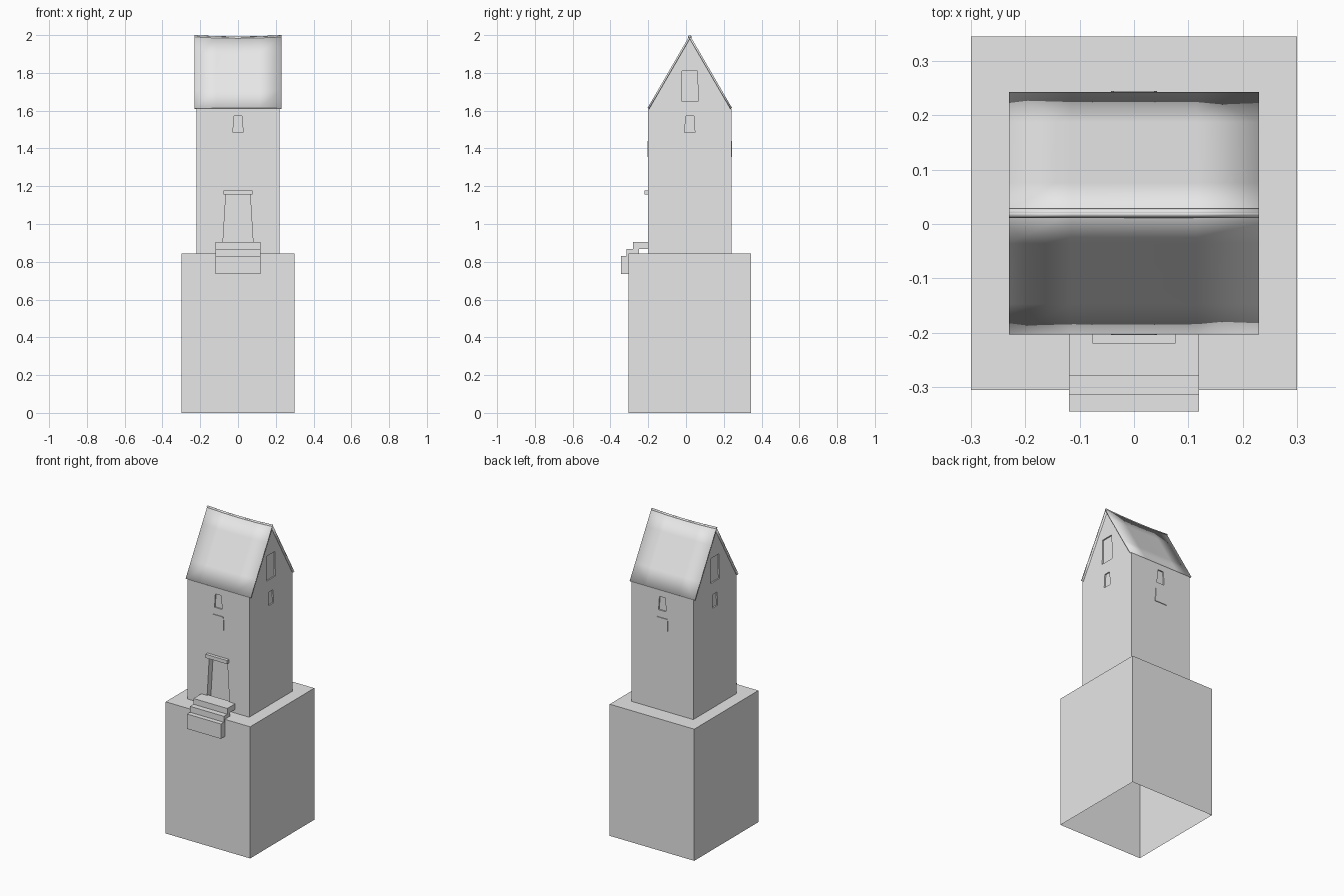
import bpy, bmesh, math
from mathutils import Matrix, Vector

cube = bpy.data.objects.get("Cube")
if cube:
    bpy.data.objects.remove(cube, do_unlink=True)

stone = bpy.data.materials.new("pale_grey")
stone.use_nodes = True
stone.diffuse_color = (0.8, 0.8, 0.8, 1)
stone.node_tree.nodes["Principled BSDF"].inputs["Base Color"].default_value = (0.8, 0.8, 0.8, 1)

MID_Y = 0.02            # centre line of the tower
FRONT, BACK, SIDE = -0.2, 0.24, 0.22


def add_object(name, bm):
    bmesh.ops.recalc_face_normals(bm, faces=bm.faces)
    mesh = bpy.data.meshes.new(name)
    bm.to_mesh(mesh)
    bm.free()
    mesh.materials.append(stone)
    obj = bpy.data.objects.new(name, mesh)
    bpy.context.collection.objects.link(obj)
    return obj


def prism(name, outline, direction, transform=Matrix()):
    """Extrude a closed outline along a direction."""
    bm = bmesh.new()
    face = bm.faces.new([bm.verts.new(p) for p in outline])
    new = bmesh.ops.extrude_face_region(bm, geom=[face], use_keep_orig=True)["geom"]
    bmesh.ops.translate(bm, vec=direction,
                        verts=[v for v in new if isinstance(v, bmesh.types.BMVert)])
    bm.transform(transform)
    return add_object(name, bm)


def box(name, x, y0, y1, z0, z1):
    outline = [(-x, y0, z0), (x, y0, z0), (x, y0, z1), (-x, y0, z1)]
    return prism(name, outline, Vector((0, y1 - y0, 0)))


def tapered_panel(name, wide, narrow, z0, z1, inner, outer, turn=0, shift=0):
    """Trapezoid panel on a wall; inner and outer are distances from the tower axis."""
    outline = [(shift - wide, -outer, z0), (shift + wide, -outer, z0),
               (shift + narrow, -outer, z1), (shift - narrow, -outer, z1)]
    place = Matrix.Translation((0, MID_Y, 0)) @ Matrix.Rotation(turn, 4, "Z")
    return prism(name, outline, Vector((0, outer - inner, 0)), place)


# Plinth, open underneath
plinth = box("plinth", 0.3, -0.305, 0.345, 0, 0.845)
bm = bmesh.new()
bm.from_mesh(plinth.data)
bm.faces.ensure_lookup_table()
floor = [f for f in bm.faces if f.calc_center_median().z < 0.01]
bmesh.ops.delete(bm, geom=floor, context="FACES_ONLY")
bm.to_mesh(plinth.data)
bm.free()

# Tower walls with gables on the sides
gable = [(-SIDE, FRONT, 0.845), (-SIDE, BACK, 0.845), (-SIDE, BACK, 1.61),
         (-SIDE, MID_Y, 1.985), (-SIDE, FRONT, 1.61)]
tower = prism("tower", gable, Vector((2 * SIDE, 0, 0)))

# Door and window recesses
cutters = [tapered_panel("door_cutter", 0.082, 0.064, 0.86, 1.16, 0.18, 0.25)]
for turn in (0, 0.5, 1, 1.5):
    cutters.append(tapered_panel("window_cutter", 0.027, 0.021, 1.485, 1.572,
                                 0.212, 0.25, turn * math.pi))
for turn in (0.5, 1.5):
    cutters.append(tapered_panel("gable_window_cutter", 0.045, 0.04, 1.65, 1.81,
                                 0.212, 0.25, turn * math.pi))
bpy.context.view_layer.objects.active = tower
for cutter in cutters:
    cutter.hide_render = True
    cut = tower.modifiers.new("recess", "BOOLEAN")
    cut.operation = "DIFFERENCE"
    cut.solver = "EXACT"
    cut.object = cutter
    bpy.ops.object.modifier_apply(modifier=cut.name)
    bpy.data.objects.remove(cutter, do_unlink=True)

# Raised panels under the front and back windows
for name, turn in (("front_panel", 0), ("back_panel", math.pi)):
    tapered_panel(name, 0.042, 0.038, 1.355, 1.44, 0.215, 0.2245, turn)

# Lintel and entrance steps
box("lintel", 0.076, -0.22, -0.19, 1.155, 1.178)
box("lower_step", 0.12, -0.345, -0.295, 0.735, 0.83)
box("middle_step", 0.12, -0.315, -0.25, 0.83, 0.868)
box("top_step", 0.12, -0.28, -0.19, 0.868, 0.905)

# Two thin roof slabs, slightly sagging along the ridge and eaves
COLS, ROWS = 4, 4
for name, side in (("front_roof", -1), ("back_roof", 1)):
    bm = bmesh.new()
    bmesh.ops.create_grid(bm, x_segments=COLS, y_segments=ROWS, size=1)
    for v in bm.verts:
        u, t = v.co.x, (v.co.y + 1) / 2
        sag = 0.007 * (1 - u * u)
        v.co = (0.23 * u, MID_Y + side * 0.223 * (1 - t), 1.615 + 0.385 * t - sag * t)
    roof = add_object(name, bm)
    if roof.data.polygons[0].normal.z < 0:
        roof.data.flip_normals()
    slab = roof.modifiers.new("thickness", "SOLIDIFY")
    slab.thickness = 0.01
    slab.offset = -1
    for p in roof.data.polygons:
        p.use_smooth = True
